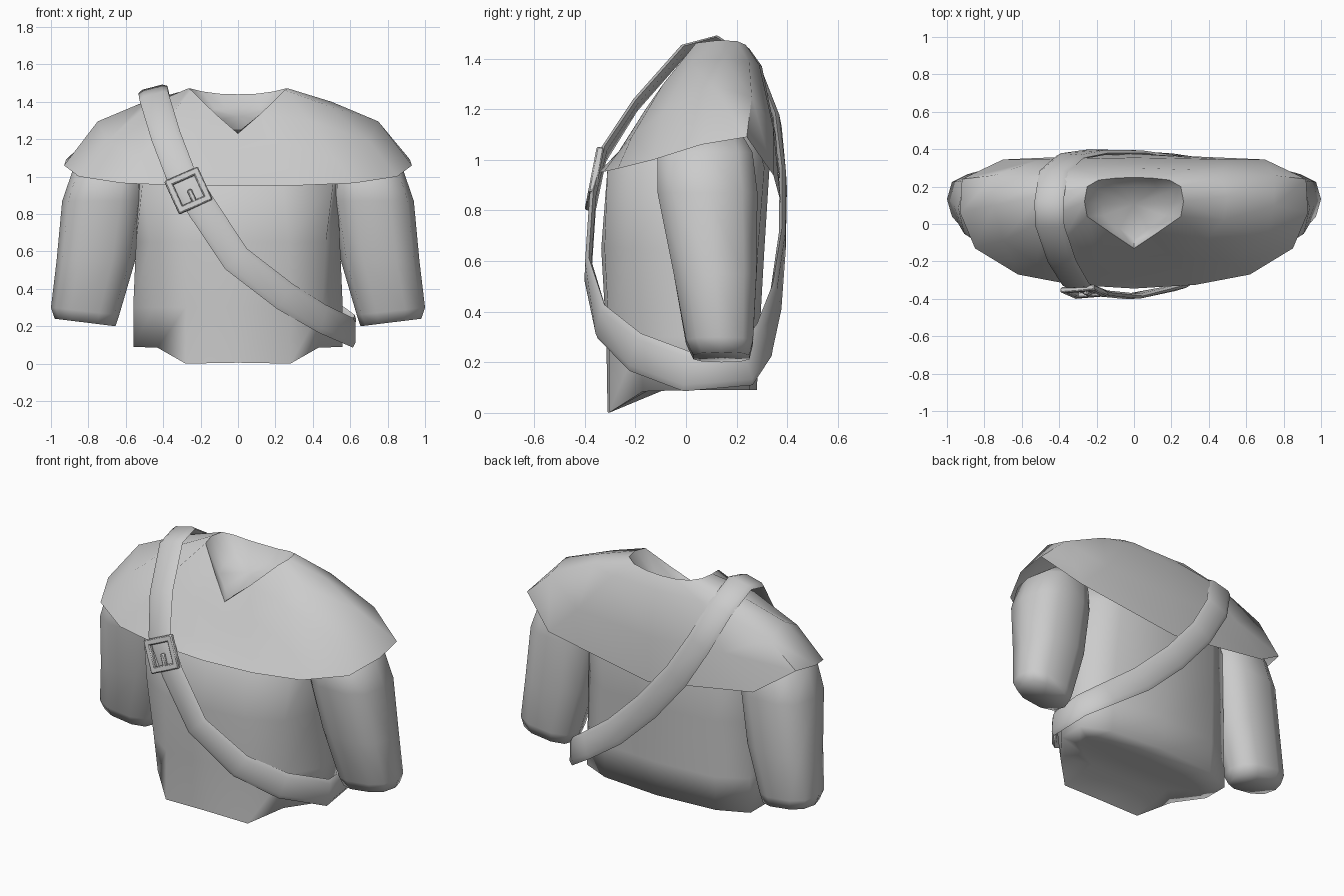
import bpy, bmesh
from math import radians, cos, sin, pi, copysign
from mathutils import Vector, Matrix

if "Cube" in bpy.data.objects:
    bpy.data.objects.remove(bpy.data.objects["Cube"])


def finish(name, bm, angle=50):
    bmesh.ops.recalc_face_normals(bm, faces=bm.faces)
    me = bpy.data.meshes.new(name)
    bm.to_mesh(me)
    bm.free()
    ob = bpy.data.objects.new(name, me)
    bpy.context.collection.objects.link(ob)
    me.shade_smooth()
    me.set_sharp_from_angle(angle=radians(angle))
    return ob


def loft(name, rings, cap_start=False, cap_end=False, loop=False, angle=50):
    bm = bmesh.new()
    vs = [[bm.verts.new(p) for p in r] for r in rings]
    n = len(vs[0])
    pairs = list(zip(vs, vs[1:])) + ([(vs[-1], vs[0])] if loop else [])
    for a, b in pairs:
        for i in range(n):
            j = (i + 1) % n
            bm.faces.new((a[i], a[j], b[j], b[i]))
    for flag, r in ((cap_start, vs[0]), (cap_end, vs[-1])):
        if flag:
            c = bm.verts.new(sum((v.co for v in r), Vector()) / n)
            for i in range(n):
                bm.faces.new((r[i], r[(i + 1) % n], c))
    return finish(name, bm, angle)


def full(half):
    # half ring from front centre to back centre, mirrored across x
    return half + [(-x, y, z) for x, y, z in half[-2:0:-1]]


# shoulder cape: neck, shoulder, drape and hem rings, with a sloping neck recess
neck = [(0, -.13, 1.23), (.12, -.05, 1.335), (.25, .04, 1.462), (.265, .12, 1.472),
        (.25, .2, 1.47), (.19, .235, 1.455), (.1, .245, 1.443), (0, .25, 1.44)]
shoulder = [(0, -.185, 1.15), (.2, -.16, 1.2), (.38, -.09, 1.3), (.48, .02, 1.38),
            (.5, .15, 1.40), (.46, .25, 1.385), (.3, .29, 1.375), (0, .3, 1.37)]
drape = [(0, -.268, 1.03), (.27, -.26, 1.04), (.52, -.215, 1.09), (.7, -.09, 1.19),
         (.75, .1, 1.295), (.75, .26, 1.25), (.5, .345, 1.13), (0, .355, 1.1)]
hem = [(0, -.345, .95), (.33, -.325, .953), (.62, -.27, .965), (.85, -.13, 1.0),
       (.93, .06, 1.06), (.92, .24, 1.09), (.7, .345, .94), (0, .375, .83)]
bowl = [(x * .65, .06 + (y - .06) * .75, 1.23 + (.06 + (y - .06) * .75 + .1) * .45)
        for x, y, z in neck]
loft("shoulder_cape", [full(r) for r in (bowl, neck, shoulder, drape, hem)],
     cap_start=True, angle=65)

# tunic body: rounded underside and a hem that dips at the front
body = [
    (.3, [(0, -.315), (.28, -.303), (.45, -.18), (.56, 0), (.555, .17), (.38, .265), (0, .29)]),
    (.65, [(0, -.335), (.27, -.322), (.47, -.22), (.545, 0), (.54, .18), (.37, .285), (0, .31)]),
    (.97, [(0, -.31), (.24, -.31), (.51, -.2), (.53, 0), (.53, .19), (.35, .31), (0, .33)]),
    (1.12, [(0, -.16), (.24, -.16), (.4, -.12), (.45, 0), (.45, .2), (.35, .27), (0, .28)])]
body_hem = [(0, -.31, .005), (.28, -.305, 0), (.43, -.17, .085), (.56, 0, .09),
            (.56, .17, .09), (.38, .25, .09), (0, .28, .09)]
under = [(x * .75, y * .45, .095) for x, y, z in body_hem]
rings = [full(under), full(body_hem)] + [full([(x, y, z) for x, y in p]) for z, p in body]
loft("tunic_body", rings, cap_start=True, cap_end=True, angle=100)

# sleeves: z, inner x, outer x, front y, back y
sleeve = [(1.11, .55, .77, -.02, .22), (1.03, .5, .885, -.12, .27), (.87, .5, .94, -.12, .29),
          (.55, .55, .97, -.055, .285), (.28, .635, 1.0, -.005, .27), (.22, .655, .98, .025, .255)]
for side, label in ((1, "left"), (-1, "right")):
    rings = []
    for z, x0, x1, y0, y1 in sleeve:
        ring = []
        for k in range(10):
            c, s = cos(2 * pi * k / 10), sin(2 * pi * k / 10)
            c, s = copysign(abs(c) ** .75, c), copysign(abs(s) ** .75, s)
            tilt = .02 * c if z < .3 else 0
            ring.append((side * ((x0 + x1) / 2 + c * (x1 - x0) / 2),
                         (y0 + y1) / 2 + s * (y1 - y0) / 2, z + tilt))
        rings.append(ring)
    loft("sleeve_" + label, rings, cap_start=True, cap_end=True, angle=80)

# diagonal strap: closed loop over one shoulder and under the other arm
path = [Vector(p) for p in (
    (-.455, .12, 1.465), (-.45, -.01, 1.43), (-.385, -.2, 1.215), (-.31, -.325, 1.02),
    (-.19, -.368, .83), (-.01, -.386, .56), (.25, -.335, .36), (.45, -.2, .24),
    (.615, 0, .165), (.61, .24, .185), (.46, .31, .29), (.24, .355, .45),
    (0, .38, .68), (-.2, .383, .92), (-.34, .36, 1.15), (-.43, .28, 1.36))]
section = [(-.08, 0), (-.055, .014), (.055, .014), (.08, 0), (.055, -.012), (-.055, -.012)]
axis, mid = Vector((-.62, 0, .78)), Vector((.08, 0, .82))
rings = []
for i, p in enumerate(path):
    t = (path[(i + 1) % len(path)] - path[i - 1]).normalized()
    s = (p - mid).dot(axis) / .85
    end = Vector((-.25, 0, .97)) if s > 0 else Vector((1, 0, 0))
    n = Vector((0, (p.y - .02) / .38, 0)) + end * s * s
    n = (n - t * n.dot(t)).normalized()
    w = t.cross(n)
    rings.append([p + w * a + n * b for a, b in section])
loft("strap", rings, loop=True, angle=80)

# buckle: square frame of four bars and a short prong
bm = bmesh.new()
place = (Matrix.Translation((-.265, -.362, .925)) @ Matrix.Rotation(radians(-11), 4, 'X')
         @ Matrix.Rotation(radians(-24), 4, 'Y'))
for x, z, sx, sz in ((-.08, 0, .036, .196), (.08, 0, .036, .196),
                     (0, .08, .196, .036), (0, -.08, .196, .036), (.005, -.035, .026, .075)):
    bmesh.ops.create_cube(bm, size=1, matrix=place @ Matrix.Translation((x, 0, z))
                          @ Matrix.Diagonal((sx, .03, sz, 1)))
buckle = finish("buckle", bm, 40)
bev = buckle.modifiers.new("bevel", 'BEVEL')
bev.width, bev.segments = .006, 1
